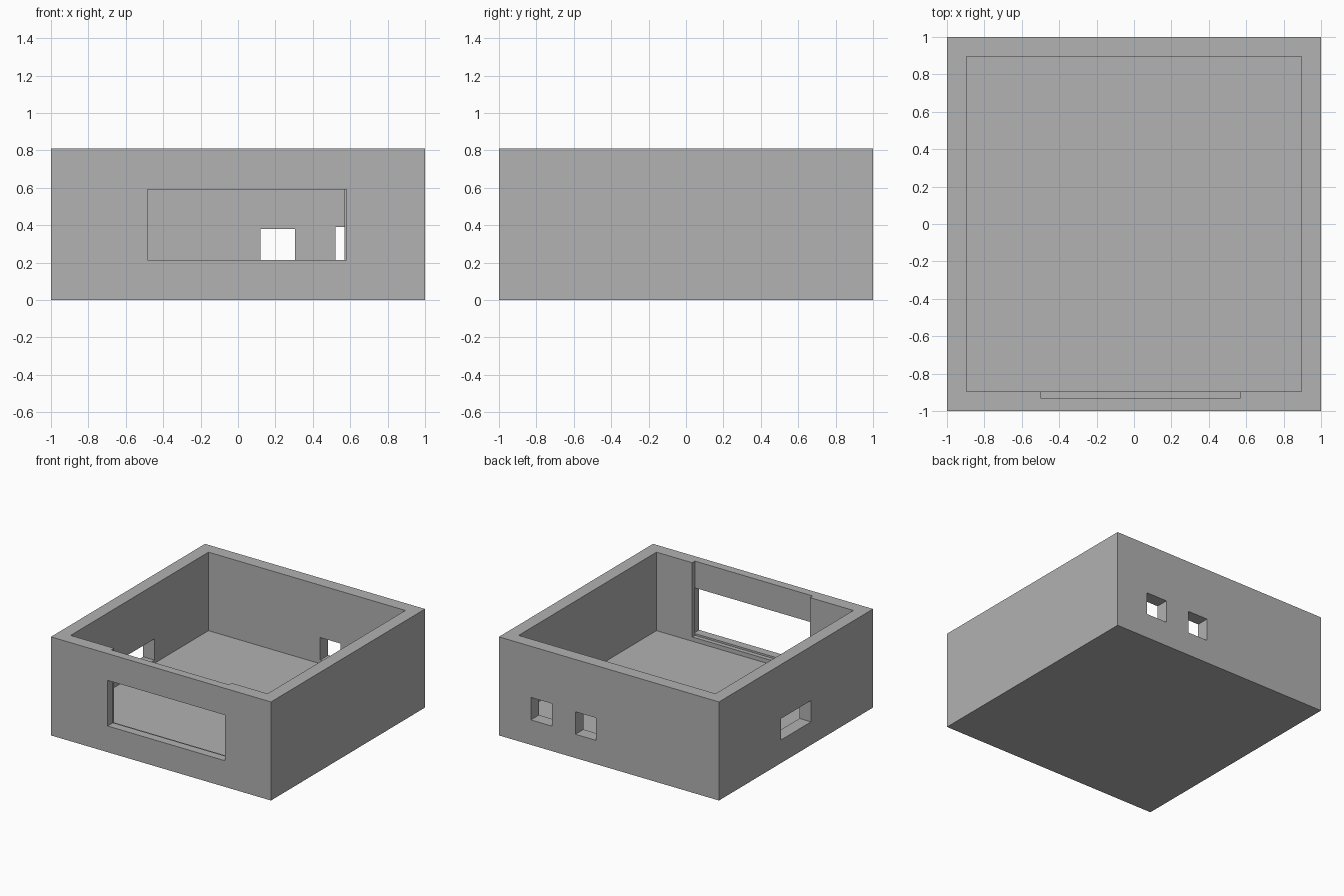
import bpy
import bmesh
from mathutils import Matrix, Vector

if "Cube" in bpy.data.objects:
    bpy.data.objects.remove(bpy.data.objects["Cube"], do_unlink=True)

# Single plain grey
GREY = (0.445, 0.445, 0.445, 1.0)
grey = bpy.data.materials.new("matte_grey")
grey.diffuse_color = GREY
grey.use_nodes = True
grey.node_tree.nodes["Principled BSDF"].inputs["Base Color"].default_value = GREY


def box(name, x, y, z):
    """Box object from (min, max) ranges along each axis."""
    lo, hi = Vector((x[0], y[0], z[0])), Vector((x[1], y[1], z[1]))
    mesh = bpy.data.meshes.new(name)
    bm = bmesh.new()
    place = Matrix.Translation((lo + hi) / 2) @ Matrix.Diagonal((*(hi - lo), 1))
    bmesh.ops.create_cube(bm, size=1, matrix=place)
    bm.to_mesh(mesh)
    bm.free()
    mesh.materials.append(grey)
    obj = bpy.data.objects.new(name, mesh)
    bpy.context.collection.objects.link(obj)
    return obj


def cut(body, name, x, y, z):
    """Remove a box-shaped volume from the body."""
    cutter = box(name, x, y, z)
    cutter.hide_render = True
    mod = body.modifiers.new(name, "BOOLEAN")
    mod.operation = "DIFFERENCE"
    mod.solver = "EXACT"
    mod.object = cutter
    bpy.context.view_layer.objects.active = body
    bpy.ops.object.modifier_apply(modifier=mod.name)
    bpy.data.objects.remove(cutter, do_unlink=True)


WALL = 0.895   # inner wall distance from the centre
ABOVE = 1.0    # cutters reach past the rim

enclosure = box("enclosure_tray", (-1, 1), (-1, 1), (0, 0.81))

# Open interior above the floor
cut(enclosure, "interior", (-WALL, WALL), (-WALL, WALL), (0.165, ABOVE))
# Slot for a panel, open at the rim, inside the front wall
cut(enclosure, "panel_slot", (-0.5, 0.57), (-0.93, -0.8), (0.2, ABOVE))
# Display window through the front wall
cut(enclosure, "front_window", (-0.485, 0.58), (-1.1, -0.93), (0.215, 0.59))
# Two ports through the back wall
for name, x, z in (("inner_port", (0.12, 0.305), (0.195, 0.38)),
                   ("outer_port", (0.52, 0.71), (0.205, 0.39))):
    cut(enclosure, name, x, (0.8, 1.1), z)
# Port through the side wall
cut(enclosure, "side_port", (-1.1, -0.8), (-0.195, 0.195), (0.19, 0.365))
